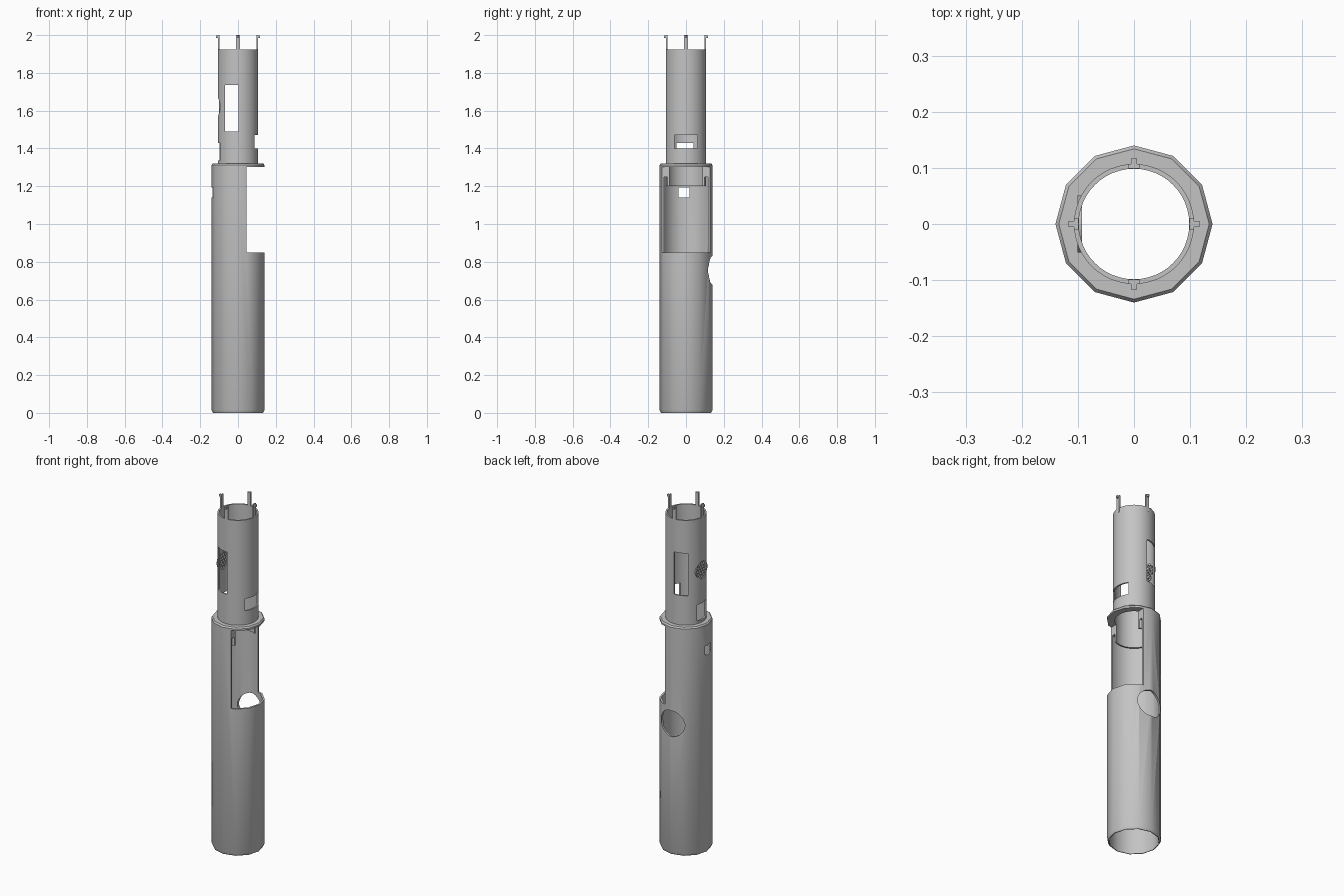
import bpy, bmesh, math
from mathutils import Matrix

if "Cube" in bpy.data.objects:
    bpy.data.objects.remove(bpy.data.objects["Cube"], do_unlink=True)

grey = bpy.data.materials.new("light_grey")
grey.use_nodes = True
grey.diffuse_color = (0.55, 0.55, 0.55, 1)
grey.node_tree.nodes["Principled BSDF"].inputs["Base Color"].default_value = (0.55, 0.55, 0.55, 1)


def add_object(name, bm):
    bmesh.ops.recalc_face_normals(bm, faces=bm.faces)
    mesh = bpy.data.meshes.new(name)
    bm.to_mesh(mesh)
    bm.free()
    mesh.materials.append(grey)
    obj = bpy.data.objects.new(name, mesh)
    bpy.context.collection.objects.link(obj)
    return obj


def ring(name, profile, sides):
    """Revolve a closed (radius, height) profile around z."""
    bm = bmesh.new()
    loops = []
    for i in range(sides):
        a = 2 * math.pi * i / sides
        loops.append([bm.verts.new((r * math.cos(a), r * math.sin(a), z)) for r, z in profile])
    n = len(profile)
    for i in range(sides):
        here, there = loops[i], loops[(i + 1) % sides]
        for j in range(n):
            k = (j + 1) % n
            bm.faces.new((here[j], there[j], there[k], here[k]))
    return add_object(name, bm)


def box(name, x, y, z):
    bm = bmesh.new()
    bmesh.ops.create_cube(bm, size=1)
    for v in bm.verts:
        v.co = [lo + (c + 0.5) * (hi - lo) for c, (lo, hi) in zip(v.co, (x, y, z))]
    return add_object(name, bm)


def rod(name, radius, depth, centre, axis, sides=32):
    bm = bmesh.new()
    turn = Matrix.Rotation(math.pi / 2, 4, "Y" if axis == "X" else "X")
    bmesh.ops.create_cone(bm, cap_ends=True, segments=sides, radius1=radius, radius2=radius,
                          depth=depth, matrix=Matrix.Translation(centre) @ turn)
    return add_object(name, bm)


def carve(obj, cutters):
    """Subtract the cutters, bake the result and discard them."""
    for c in cutters:
        c.hide_render = True
        mod = obj.modifiers.new("cut", "BOOLEAN")
        mod.operation, mod.solver, mod.object = "DIFFERENCE", "EXACT", c
    bpy.context.view_layer.update()
    graph = bpy.context.evaluated_depsgraph_get()
    mesh = bpy.data.meshes.new_from_object(obj.evaluated_get(graph))
    obj.modifiers.clear()
    obj.data = mesh
    for c in cutters:
        bpy.data.objects.remove(c, do_unlink=True)


def side_opening():
    return box("cutter", (0.045, 0.3), (-0.3, 0.3), (0.85, 1.302))


# Twelve-sided outer sleeve with a chamfered foot and a thick collar at the top
sleeve = ring("outer_sleeve", [(0.133, 0), (0.14, 0.015), (0.14, 1.312), (0.134, 1.32),
                               (0.104, 1.32), (0.104, 1.25), (0.129, 1.25), (0.129, 0)], 12)
carve(sleeve, [
    side_opening(),
    rod("cutter", 0.075, 0.2, (0, 0.15, 0.755), "Y"),
    box("cutter", (-0.2, -0.05), (-0.04, 0.018), (1.14, 1.192)),
])

# Round inner tube with windows on all four sides
tube = ring("inner_tube", [(0.107, 1.2), (0.107, 1.925), (0.0985, 1.925), (0.0985, 1.2)], 48)
carve(tube, [
    side_opening(),
    box("cutter", (-0.07, 0.003), (-0.2, 0.2), (1.49, 1.735)),
    box("cutter", (0.05, 0.2), (-0.06, 0.06), (1.40, 1.47)),
    box("cutter", (-0.2, -0.05), (-0.05, 0.04), (1.335, 1.43)),
    rod("cutter", 0.05, 0.1, (-0.12, 0, 1.62), "X"),
])

# Perforated round grille set into the side of the tube
grille = rod("side_grille", 0.051, 0.008, (-0.097, 0, 1.62), "X")
holes = []
for count, radius in ((1, 0), (6, 0.019), (12, 0.037)):
    for i in range(count):
        a = 2 * math.pi * i / count
        holes.append(rod("cutter", 0.007, 0.1,
                         (-0.1, radius * math.cos(a), 1.62 + radius * math.sin(a)), "X", 10))
carve(grille, holes)

# Four upright prongs with small outward hooks
prongs = []
for i in range(4):
    parts = [box("prong_%d" % (i + 1), (0.099, 0.107), (-0.01, 0.01), (1.90, 2.0)),
             box("prong_hook_%d" % (i + 1), (0.106, 0.117), (-0.005, 0.005), (1.985, 1.998))]
    for p in parts:
        p.data.transform(Matrix.Rotation(i * math.pi / 2, 4, "Z"))
    prongs += parts

# Smooth walls, sharp rims
bpy.ops.object.select_all(action="DESELECT")
for obj in (sleeve, tube):
    obj.select_set(True)
bpy.context.view_layer.objects.active = sleeve
bpy.ops.object.shade_smooth_by_angle(angle=math.radians(35))
